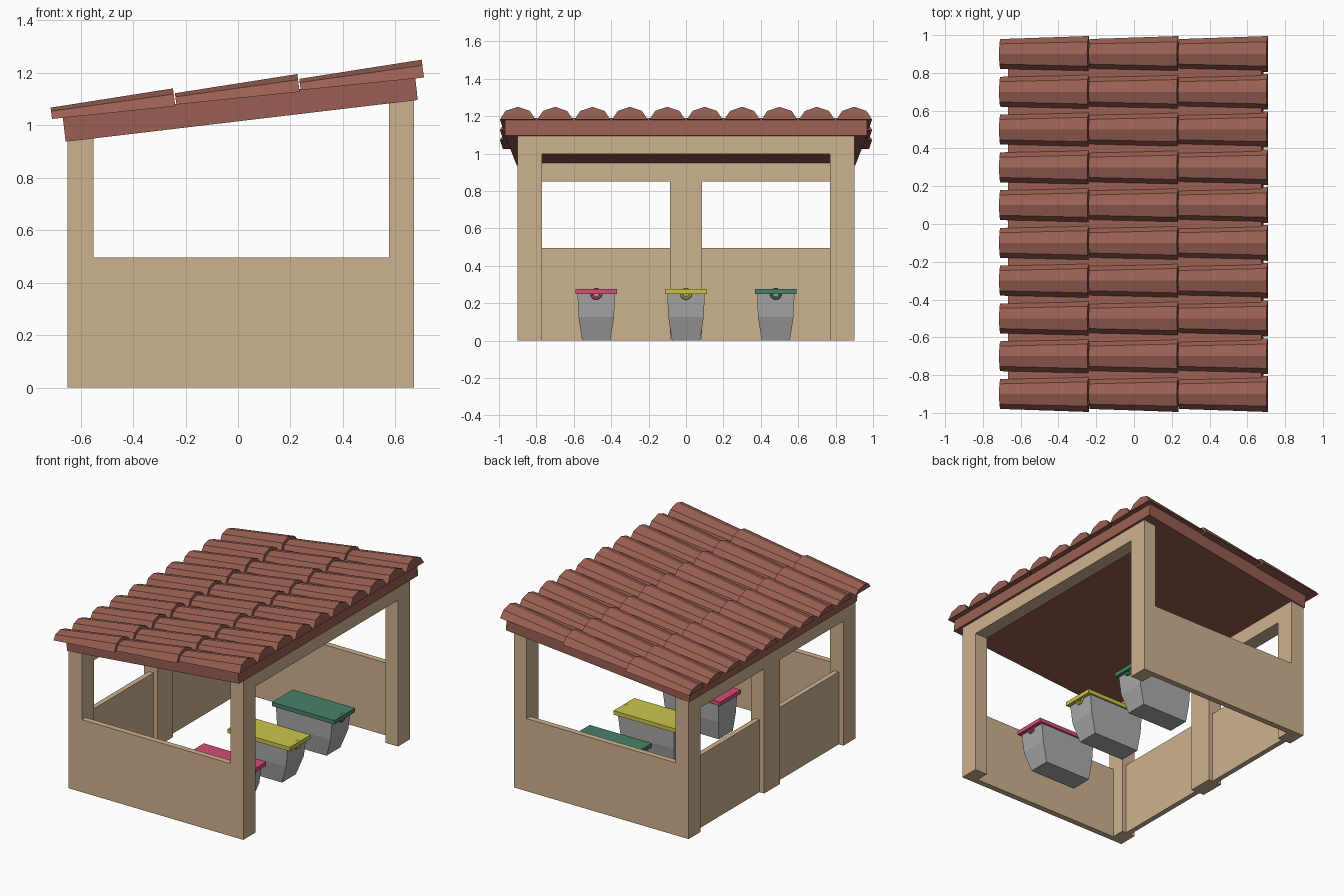
import bpy, math

if "Cube" in bpy.data.objects:
    bpy.data.objects.remove(bpy.data.objects["Cube"])

def mat(name, hexcol):
    def lin(c):
        c /= 255
        return c / 12.92 if c <= 0.04045 else ((c + 0.055) / 1.055) ** 2.4
    m = bpy.data.materials.new(name)
    m.diffuse_color = (*[lin(int(hexcol[i:i + 2], 16)) for i in (0, 2, 4)], 1)
    m.use_nodes = True
    m.node_tree.nodes["Principled BSDF"].inputs["Base Color"].default_value = m.diffuse_color
    return m

WOOD = mat("tan_wood", "CEB28F")
TILE = mat("terracotta", "9A6053")
GREY = mat("bin_grey", "ABABAB")
LIDS = [("pink", mat("pink_lid", "D44E74")), ("yellow", mat("yellow_lid", "CCC54A")),
        ("green", mat("green_lid", "488269"))]

def mesh(name, verts, faces, m):
    me = bpy.data.meshes.new(name)
    me.from_pydata(verts, [], faces)
    me.materials.append(m)
    ob = bpy.data.objects.new(name, me)
    bpy.context.collection.objects.link(ob)
    return ob

def loft(name, rings, m):
    """Closed solid through rings of equal point count."""
    n = len(rings[0])
    verts = [v for r in rings for v in r]
    faces = [tuple(range(n))[::-1], tuple(range(len(verts) - n, len(verts)))]
    for k in range(len(rings) - 1):
        a, b = k * n, (k + 1) * n
        faces += [(a + i, a + (i + 1) % n, b + (i + 1) % n, b + i) for i in range(n)]
    return mesh(name, verts, faces, m)

def rect(x0, x1, y0, y1, z):
    z = z if callable(z) else (lambda x, c=z: c)
    return [(x0, y0, z(x0)), (x1, y0, z(x1)), (x1, y1, z(x1)), (x0, y1, z(x0))]

def box(name, x0, x1, y0, y1, z0, z1, m):
    return loft(name, [rect(x0, x1, y0, y1, z0), rect(x0, x1, y0, y1, z1)], m)

SLOPE = 0.118
def under(x):                      # underside of the roof
    return 0.937 + (x + 0.66) * SLOPE
def post_top(x):
    return under(x) + 0.01

# corner posts, side panels, back panels
for s, side in ((-1, "front"), (1, "back")):
    ya, yb = sorted((s * 0.77, s * 0.9))
    box(side + "_low_post", -0.65, -0.55, ya, yb, 0, post_top, WOOD)
    box(side + "_high_post", 0.575, 0.67, ya, yb, 0, post_top, WOOD)
    ya, yb = sorted((s * 0.86, s * 0.9))
    box(side + "_side_panel", -0.55, 0.58, ya, yb, 0, 0.495, WOOD)
    ya, yb = sorted((s * 0.08, s * 0.775))
    box(side + "_rear_panel", -0.615, -0.58, ya, yb, 0, 0.495, WOOD)
box("middle_post", -0.65, -0.55, -0.085, 0.085, 0, post_top, WOOD)

# top beams
box("low_beam", -0.65, -0.55, -0.78, 0.78, 0.85, post_top, WOOD)
box("high_beam", 0.575, 0.67, -0.78, 0.78, 0.998, post_top, WOOD)

# roof slab, slightly wider at the high end
def slab_ring(x0, z0, x1, z1):
    return [(x0, -0.905, z0), (x1, -0.967, z1), (x1, 0.967, z1), (x0, 0.905, z0)]
loft("roof_slab", [slab_ring(-0.657, 0.937, 0.685, 1.096),
                   slab_ring(-0.668, 1.03, 0.675, 1.19)], TILE)

# tapered barrel tiles
PROFILE = [(-0.5, 0), (-0.34, 0.68), (0, 1), (0.34, 0.68), (0.5, 0)]
def tile_ring(x, y, z, w, h):
    return [(x - b * h * 0.13, y + a * w, z + b * h) for a, b in PROFILE]
for row in range(10):
    y = -0.9 + 0.2 * row
    for col in range(3):
        x0 = -0.709 + 0.474 * col
        x1 = x0 + 0.47
        base = lambda x: 1.024 + (x + 0.71) * 0.1155
        loft("roof_tile", [tile_ring(x0, y, base(x0), 0.158, 0.043),
                           tile_ring(x1, y, base(x1) - 0.006, 0.19, 0.068)], TILE)

# bins with coloured lids and round handles
for (name, m), y in zip(LIDS, (-0.48, 0, 0.48)):
    loft(name + "_bin_body", [rect(0.035, 0.385, y - 0.075, y + 0.075, 0),
                              rect(0.025, 0.43, y - 0.095, y + 0.095, 0.127),
                              rect(0.02, 0.445, y - 0.1, y + 0.1, 0.252)], GREY)
    box(name + "_bin_lid", 0.0, 0.47, y - 0.112, y + 0.112, 0.25, 0.277, m)
    bpy.ops.mesh.primitive_torus_add(major_segments=16, minor_segments=6, major_radius=0.024,
                                     minor_radius=0.008, location=(0.45, y, 0.25),
                                     rotation=(0, math.pi / 2, 0))
    ring = bpy.context.object
    ring.name = name + "_bin_handle"
    ring.data.materials.append(m)
